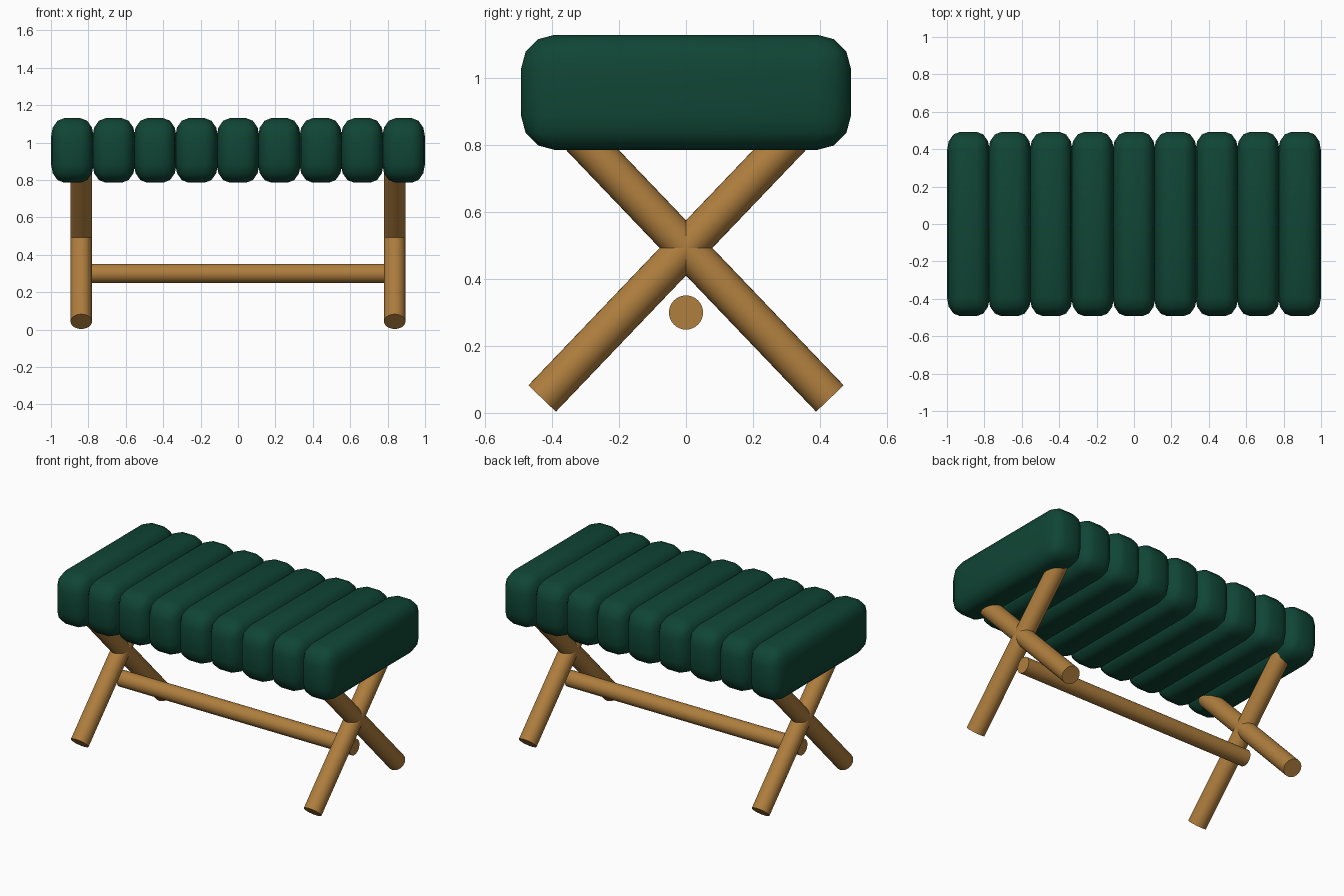
import bpy
import math
from mathutils import Vector

cube = bpy.data.objects.get("Cube")
if cube:
    bpy.data.objects.remove(cube, do_unlink=True)


def make_material(name, rgb):
    mat = bpy.data.materials.new(name)
    mat.use_nodes = True
    colour = (*rgb, 1.0)
    mat.diffuse_color = colour
    mat.node_tree.nodes["Principled BSDF"].inputs["Base Color"].default_value = colour
    return mat


green = make_material("dark_green_fabric", (0.005, 0.06, 0.035))
wood = make_material("warm_wood", (0.43, 0.21, 0.048))


def finish(obj, name, mat, angle):
    obj.name = name
    obj.data.materials.append(mat)
    bpy.ops.object.shade_smooth_by_angle(angle=math.radians(angle))


def rod(name, start, end, radius):
    start, end = Vector(start), Vector(end)
    axis = end - start
    bpy.ops.mesh.primitive_cylinder_add(
        vertices=32, radius=radius, depth=axis.length,
        location=(start + end) / 2,
        rotation=axis.to_track_quat("Z", "Y").to_euler())
    finish(bpy.context.object, name, wood, 40)


# Seat: a row of padded rolls running front to back
ROLLS, PITCH, WIDTH = 9, 0.2214, 0.2288
SQUASH = 0.7  # narrows the rounded edges across the roll
for i in range(ROLLS):
    x = (i - (ROLLS - 1) / 2) * PITCH
    bpy.ops.mesh.primitive_cube_add(size=1, location=(x, 0, 0.958))
    roll = bpy.context.object
    roll.scale = (WIDTH / SQUASH, 0.985, 0.344)
    bpy.ops.object.transform_apply(location=False, rotation=False, scale=True)
    bevel = roll.modifiers.new("rounded_edges", "BEVEL")
    bevel.width = 0.1
    bevel.segments = 3
    bpy.ops.object.modifier_apply(modifier=bevel.name)
    roll.scale.x = SQUASH
    bpy.ops.object.transform_apply(location=False, rotation=False, scale=True)
    finish(roll, f"seat_roll_{i + 1}", green, 40)

# Crossed legs at both ends
LEG_X, FOOT_Y, FOOT_Z, CROSS_Z = 0.838, 0.43, 0.043, 0.493
for side, sx in (("left", 1), ("right", -1)):
    for foot, sy in (("front", -1), ("back", 1)):
        rod(f"{side}_{foot}_leg",
            (sx * LEG_X, sy * FOOT_Y, FOOT_Z),
            (sx * LEG_X, -sy * FOOT_Y, 2 * CROSS_Z - FOOT_Z), 0.057)

# Stretcher joining the two leg pairs
rod("stretcher", (-LEG_X, 0, 0.3), (LEG_X, 0, 0.3), 0.051)
